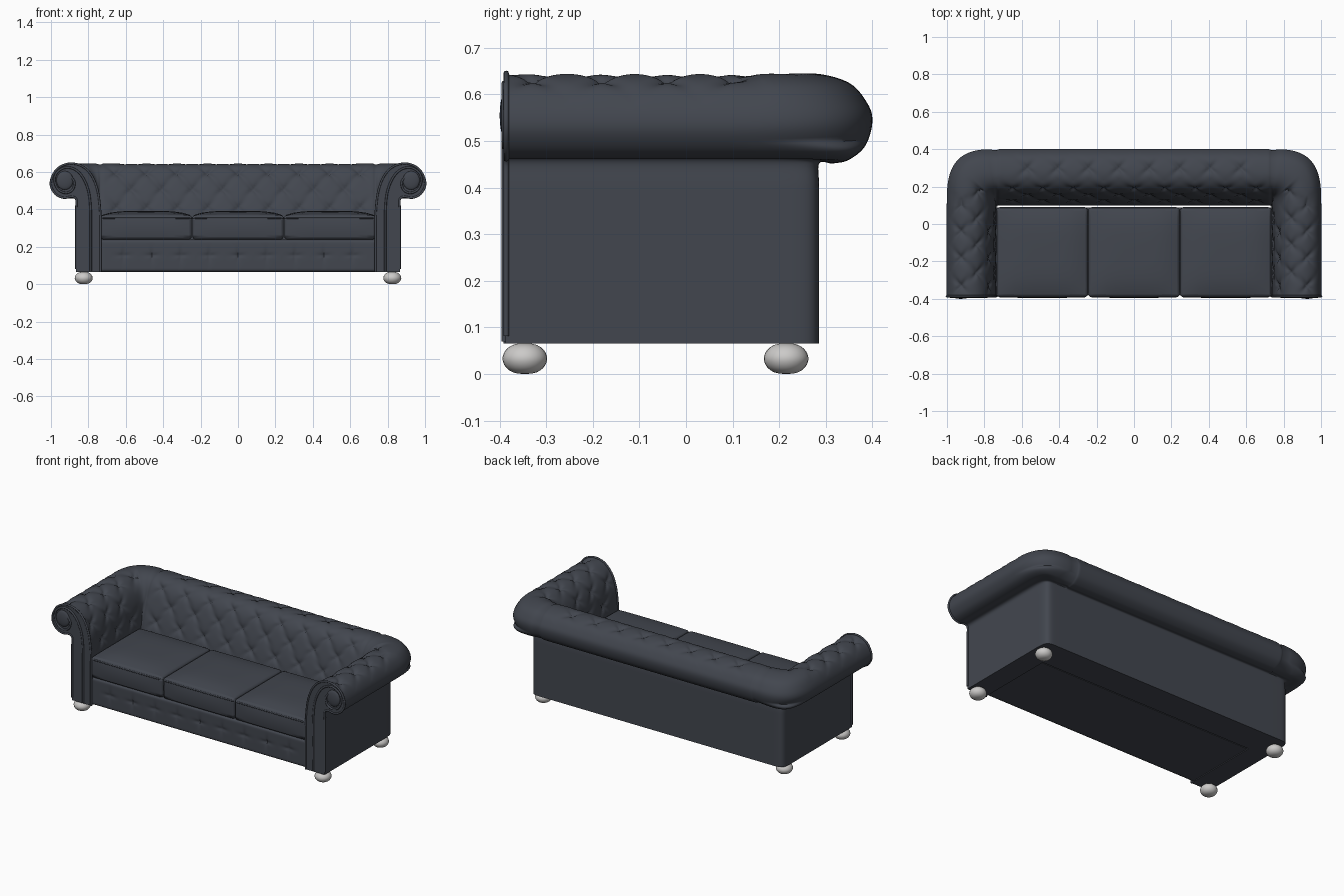
import bpy, bmesh, math
from mathutils import Vector

if "Cube" in bpy.data.objects:
    bpy.data.objects.remove(bpy.data.objects["Cube"])


def material(name, rgb):
    m = bpy.data.materials.new(name)
    m.use_nodes = True
    m.diffuse_color = (*rgb, 1)
    bsdf = next(n for n in m.node_tree.nodes if n.type == "BSDF_PRINCIPLED")
    bsdf.inputs["Base Color"].default_value = (*rgb, 1)
    bsdf.inputs["Roughness"].default_value = 0.6
    return m


LEATHER = material("slate leather", (0.055, 0.062, 0.078))
METAL = material("pale foot", (0.6, 0.59, 0.58))


def finish(ob, mat, angle=50):
    ob.data.materials.append(mat)
    bpy.ops.object.select_all(action="DESELECT")
    ob.select_set(True)
    bpy.context.view_layer.objects.active = ob
    if ob.type == "CURVE":
        bpy.ops.object.convert(target="MESH")
    bpy.ops.object.shade_smooth_by_angle(angle=math.radians(angle))
    return ob


def add_mesh(name, bm, mat=LEATHER, angle=50):
    me = bpy.data.meshes.new(name)
    bm.to_mesh(me)
    bm.free()
    ob = bpy.data.objects.new(name, me)
    bpy.context.collection.objects.link(ob)
    return finish(ob, mat, angle)


def add_tube(name, points, radius, cyclic=False):
    cu = bpy.data.curves.new(name, "CURVE")
    cu.dimensions = "3D"
    cu.bevel_depth = radius
    cu.bevel_resolution = 2
    cu.use_fill_caps = True
    sp = cu.splines.new("POLY")
    sp.points.add(len(points) - 1)
    for p, co in zip(sp.points, points):
        p.co = (*co, 1)
    sp.use_cyclic_u = cyclic
    ob = bpy.data.objects.new(name, cu)
    bpy.context.collection.objects.link(ob)
    return finish(ob, LEATHER)


def smooth_path(pts, k):
    """Catmull-Rom curve with k samples per span."""
    v = [Vector(p) for p in pts]
    v = [v[0]] + v + [v[-1]]
    out = []
    for a, b, c, d in zip(v, v[1:], v[2:], v[3:]):
        for i in range(k):
            t = i / k
            out.append(0.5 * (2 * b + (c - a) * t + (2 * a - 5 * b + 4 * c - d) * t * t
                              + (3 * b - a - 3 * c + d) * t ** 3))
    return out + [v[-1]]


def dimple(dx, dy, depth, size, star):
    """Star shaped button pull."""
    r = math.hypot(dx, dy)
    if r > size * 6:
        return 0
    return depth * math.exp(-r * (1 + star * math.cos(4 * math.atan2(dy, dx))) / size)


# Cross-sections of arm and back: distance out from the inner wall, height
K = 9
ARM = smooth_path([(0, .065), (0, .22), (0, .33), (.004, .42), (.018, .51), (.05, .585),
                   (.1, .632), (.165, .645), (.225, .622), (.258, .575), (.265, .525),
                   (.238, .48), (.195, .462), (.155, .468), (.13, .455), (.13, .4),
                   (.13, .3), (.13, .065)], K)
BACK = smooth_path([(0, .065), (0, .22), (0, .33), (.018, .42), (.045, .51), (.075, .59),
                    (.115, .633), (.175, .645), (.25, .625), (.29, .58), (.3, .54),
                    (.285, .49), (.25, .46), (.215, .452), (.186, .452), (.186, .4),
                    (.186, .3), (.186, .065)], K)
IN_X, IN_Y, FRONT = 0.735, 0.1, -0.388


def arc_lengths(path):
    out = [0]
    for a, b in zip(path, path[1:]):
        out.append(out[-1] + (b - a).length)
    return out


ARM_ARC, BACK_ARC = arc_lengths(ARM), arc_lengths(BACK)

# Button rows: profile position, places along the length
arm_rows = [(3.2, (-.26, -.11, .03)), (4.5, (-.33, -.18, -.04)),
            (6.05, (-.26, -.11, .03, .17)), (7.5, (-.33, -.18, -.04, .1))]
arm_rows = [(u, s) for u, s in arm_rows]
even = [i * .163 for i in range(5)]
odd = [.0815 + i * .163 for i in range(4)]
back_rows = [(2.9, even), (4, odd), (5.15, even), (7.35, odd)]
arm_tufts = [(s, ARM_ARC[int(u * K)]) for u, row in arm_rows for s in row]
back_tufts = [(sg * s, BACK_ARC[int(u * K)]) for u, row in back_rows for s in row for sg in (-1, 1)
              if s or sg > 0]


def section(kind, t):
    """One cross-section of the right-hand half, as 3D points."""
    pts = []
    for a, b in zip(ARM, BACK):
        if kind == "arm":
            pts.append(Vector((IN_X + a.x, t, a.y)))
        elif kind == "back":
            pts.append(Vector((t, IN_Y + b.x, b.y)))
        else:
            z = a.y + (b.y - a.y) * t
            n = 3 + 5 * min(1, max(0, (0.5 - z) / 0.05))
            c, s = math.cos(t * math.pi / 2), math.sin(t * math.pi / 2)
            pts.append(Vector((IN_X + a.x * max(c, 0) ** (2 / n), IN_Y + b.x * s ** (2 / n), z)))
    return pts


# Upholstered frame: arm, rounded corner, back, corner, arm in one sweep
half = [("arm", FRONT + (IN_Y - FRONT) * i / 60) for i in range(60)]
half += [("corner", i / 22) for i in range(22)]
half += [("back", IN_X * (1 - i / 90)) for i in range(91)]
full = [(1, k, t) for k, t in half] + [(-1, k, t) for k, t in half[-2::-1]]
bm = bmesh.new()
rings = []
for sg, kind, t in full:
    rings.append([bm.verts.new((sg * p.x, p.y, p.z)) for p in section(kind, t)])
m = len(ARM)
for r0, r1 in zip(rings, rings[1:]):
    for j in range(m):
        q = (j + 1) % m
        bm.faces.new((r0[j], r1[j], r1[q], r0[q]))
bm.faces.new(rings[0])
bm.faces.new(rings[-1][::-1])
if bm.calc_volume(signed=True) < 0:
    bmesh.ops.reverse_faces(bm, faces=bm.faces[:])
bm.normal_update()
moves = []
for (sg, kind, t), ring in zip(full, rings):
    on_arm = kind == "arm" or (kind == "corner" and t < 0.5)
    arc, tufts = (ARM_ARC, arm_tufts) if on_arm else (BACK_ARC, back_tufts)
    for j, v in enumerate(ring):
        s = v.co.y if on_arm else v.co.x
        depth = 0
        if 2 * K < j < 10 * K:
            near = [(s - p, arc[j] - q) for p, q in tufts if abs(s - p) < .12]
            depth = sum(dimple(dx, dy, .026, .019, .4) for dx, dy in near)
        if not on_arm and K < j < 14 * K:
            depth += .006 * math.exp(-((abs(s) - IN_X) / .007) ** 2)
        moves.append((v, v.normal * depth))
for v, d in moves:
    v.co -= d
bmesh.ops.remove_doubles(bm, verts=bm.verts[:], dist=1e-5)
add_mesh("arms_and_back", bm, angle=60)

# Scroll trim on the arm fronts
scroll = smooth_path([(.787, .07), (.787, .25), (.788, .4), (.8, .5), (.832, .575), (.875, .615),
                      (.925, .623), (.97, .595), (.98, .55), (.96, .505), (.92, .488),
                      (.885, .505), (.875, .545), (.895, .575)], 6)
for side, sg in (("left", 1), ("right", -1)):
    add_tube(side + "_scroll_piping", [(sg * p.x, FRONT - .002, p.y) for p in scroll], .006)
    rim = [(sg * (IN_X + p.x), FRONT + .002, p.y) for p in ARM[::2]]
    add_tube(side + "_arm_edge_piping", rim, .006)
    bm = bmesh.new()
    bmesh.ops.create_uvsphere(bm, u_segments=24, v_segments=12, radius=1)
    for v in bm.verts:
        v.co = (sg * .926 + v.co.x * .045, FRONT + v.co.y * .012, .555 + v.co.z * .05)
    add_mesh(side + "_scroll_centre", bm)

# Seat base
bm = bmesh.new()
bmesh.ops.create_cube(bm, size=1)
for v in bm.verts:
    v.co = (v.co.x * 1.48, -.137 + v.co.y * .45, .155 + v.co.z * .17)
add_mesh("seat_base", bm)

# Buttoned front rail
bm = bmesh.new()
bmesh.ops.create_grid(bm, x_segments=190, y_segments=24, size=1)
for v in bm.verts:
    x, z = v.co.x * .74, .152 + v.co.y * .086
    edge = min(.74 - abs(x), .086 - abs(z - .152))
    y = -.38 + .014 * math.exp(-edge / .004)
    y += sum(dimple(x - .153 * i, z - .155, .014, .012, -.4) for i in range(-4, 5))
    v.co = (x, y, z)
rim = bmesh.ops.extrude_edge_only(bm, edges=[e for e in bm.edges if e.is_boundary])
for g in rim["geom"]:
    if isinstance(g, bmesh.types.BMVert):
        g.co.y = -.35
bmesh.ops.recalc_face_normals(bm, faces=bm.faces[:])
add_mesh("front_rail", bm)

# Seat cushions with piped edges
for name, cx in (("right", -.491), ("middle", 0), ("left", .491)):
    bm = bmesh.new()
    bmesh.ops.create_cube(bm, size=2)
    bmesh.ops.subdivide_edges(bm, edges=bm.edges[:], cuts=9, use_grid_fill=True)
    for v in bm.verts:
        x, y, z = v.co
        crown = .024 * (1 - x ** 4) * (1 - y ** 4) if z > .99 else 0
        puff = .007 * (1 - x ** 4) * (1 - z * z) if y < -.99 else 0
        v.co = (cx + x * .243, -.151 + y * .237 - puff, .304 + z * .064 + crown)
    ob = add_mesh(name + "_seat_cushion", bm, angle=60)
    bev = ob.modifiers.new("soft edges", "BEVEL")
    bev.width, bev.segments, bev.limit_method = .018, 3, "ANGLE"
    bev.angle_limit = math.radians(50)
    loop = []
    for q, (sx, sy) in enumerate(((1, 1), (-1, 1), (-1, -1), (1, -1))):
        for i in range(5):
            a = math.pi / 2 * (q + i / 4)
            loop.append((cx + sx * .221 + .022 * math.cos(a),
                         -.151 + sy * .215 + .022 * math.sin(a), .354))
    add_tube(name + "_cushion_piping", loop, .005, True)

# Bun feet
for side, x in (("left", .825), ("right", -.825)):
    for end, y in (("front", -.346), ("back", .215)):
        bm = bmesh.new()
        bmesh.ops.create_uvsphere(bm, u_segments=24, v_segments=14, radius=1)
        for v in bm.verts:
            z = math.copysign(abs(v.co.z) ** 1.1, v.co.z)
            r = max(1e-6, 1 - v.co.z ** 2) ** -.12 if abs(v.co.z) < .999 else 1
            v.co = (x + v.co.x * r * .048, y + v.co.y * r * .048, .033 + z * .033)
        add_mesh(end + "_" + side + "_foot", bm, METAL)
